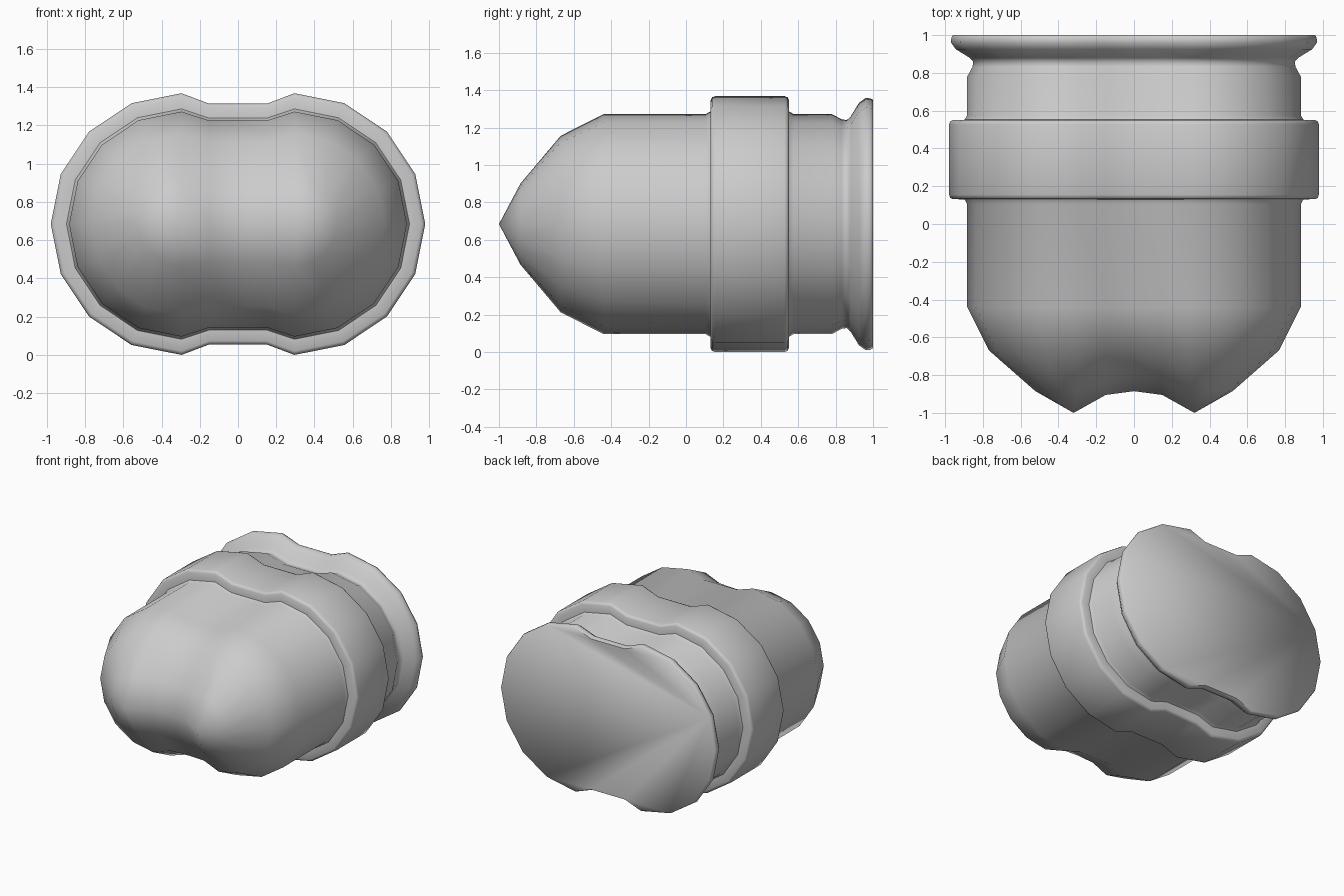
import bpy, bmesh
from math import sin, cos, pi

if "Cube" in bpy.data.objects:
    bpy.data.objects.remove(bpy.data.objects["Cube"])

CZ = 0.684   # height of the long axis
CX = 0.295   # offset of each lobe from the centre


def section(y, r, valley=None, centre=None, cx=CX):
    """Twin-lobe outline; valley and centre are (y, half height) of the waist."""
    vy, vz = valley or (y, r * 0.92)
    my, mz = centre or (vy, vz)
    arc = [(cx + r * cos(a), y, r * sin(a)) for a in [pi / 8 * i for i in range(-4, 5)]]
    right = [(0.15, vy, -vz)] + arc + [(0.15, vy, vz)]
    left = [(-x, py, -z) for x, py, z in right]
    return right + [(0, my, mz)] + left + [(0, my, -mz)]


def loft(name, rings, cap=False):
    bm = bmesh.new()
    loops = [[bm.verts.new((x, y, z + CZ)) for x, y, z in ring] for ring in rings]
    n = len(loops[0])
    for a, b in zip(loops, loops[1:]):
        for i in range(n):
            j = (i + 1) % n
            bm.faces.new((a[i], b[i], b[j], a[j]))
    if cap:
        bm.faces.new(loops[-1][::-1])
    bmesh.ops.remove_doubles(bm, verts=bm.verts, dist=0.0005)
    me = bpy.data.meshes.new(name)
    bm.to_mesh(me)
    bm.free()
    ob = bpy.data.objects.new(name, me)
    bpy.context.collection.objects.link(ob)
    bpy.ops.object.select_all(action='DESELECT')
    ob.select_set(True)
    bpy.context.view_layer.objects.active = ob
    bpy.ops.object.shade_smooth_by_angle(angle=1.1)
    return ob


# Double-domed nose running into the front barrel
loft("nose_and_barrel", [
    section(-1.0, 0.0, (-0.905, 0.0), (-0.885, 0.0), cx=0.32),
    section(-0.885, 0.217, (-0.83, 0.20), (-0.81, 0.20), cx=0.305),
    section(-0.67, 0.472, (-0.65, 0.43), (-0.64, 0.43)),
    section(-0.44, 0.588),
    section(0.105, 0.588),
    section(0.13, 0.602),
])

# Raised collar with bevelled rims
loft("collar", [section(y, r) for y, r in [
    (0.13, 0.602), (0.132, 0.664), (0.139, 0.678), (0.155, 0.684),
    (0.527, 0.684), (0.543, 0.678), (0.55, 0.664), (0.552, 0.602)]])

# Rear barrel, neck and flared end flange
loft("rear_flange", [section(y, r) for y, r in [
    (0.552, 0.602), (0.575, 0.588), (0.78, 0.588), (0.832, 0.56), (0.86, 0.556),
    (0.88, 0.575), (0.925, 0.648), (0.96, 0.674), (0.985, 0.672), (1.0, 0.664)]], cap=True)
